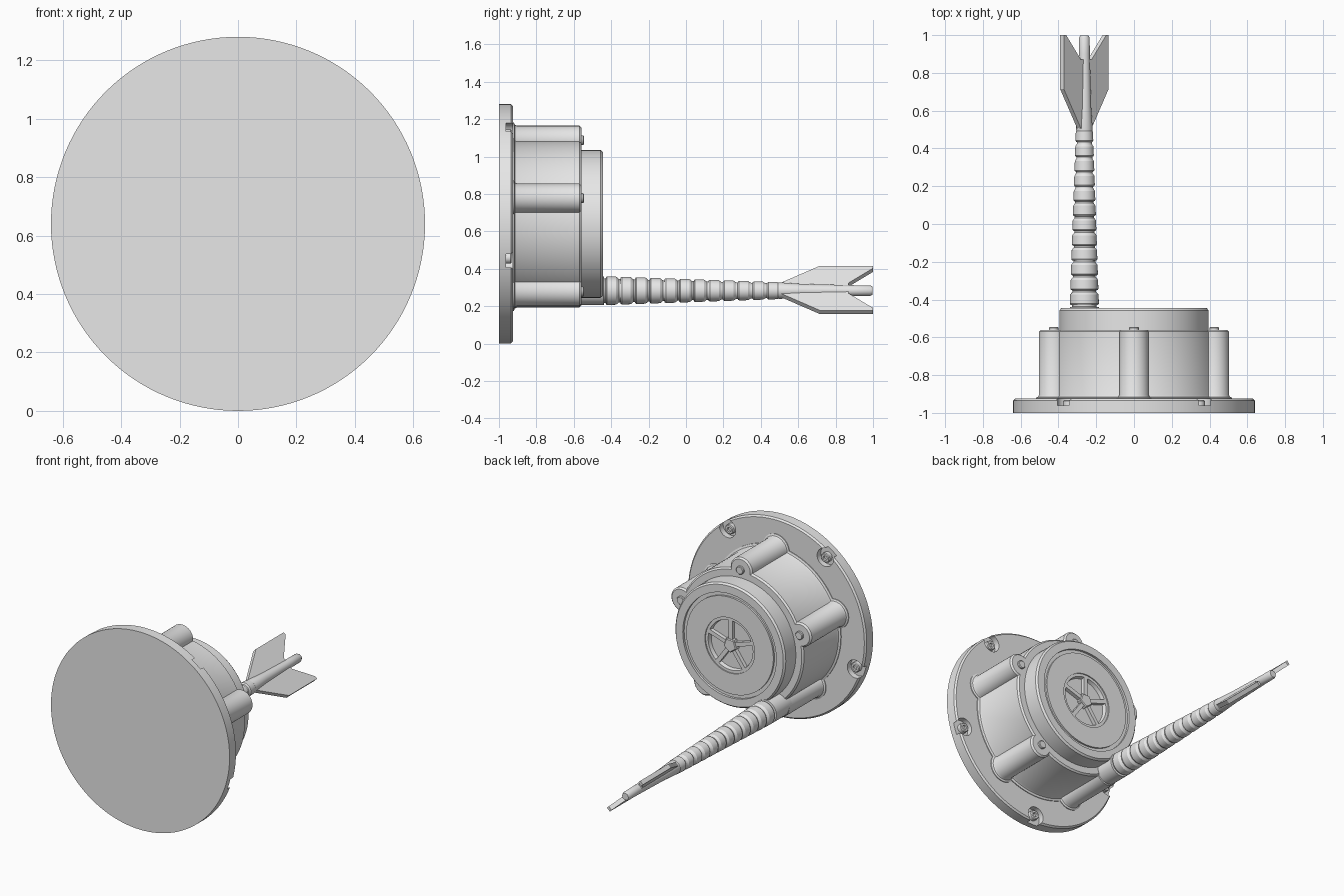
import bpy, bmesh, math
from mathutils import Vector, Matrix

if "Cube" in bpy.data.objects:
    bpy.data.objects.remove(bpy.data.objects["Cube"], do_unlink=True)

GREY = bpy.data.materials.new("plain_grey")
GREY.use_nodes = True
GREY.diffuse_color = (0.8, 0.8, 0.8, 1)
GREY.node_tree.nodes["Principled BSDF"].inputs["Base Color"].default_value = (0.8, 0.8, 0.8, 1)

CZ = 0.64          # height of the main axis
BOSS_R = 0.447     # circle the bosses sit on
FIFTH = math.tau / 5


def finish(name, bm):
    """Turn a bmesh into a shaded object."""
    bmesh.ops.recalc_face_normals(bm, faces=bm.faces)
    for f in bm.faces:
        f.smooth = True
    mesh = bpy.data.meshes.new(name)
    bm.to_mesh(mesh)
    bm.free()
    mesh.set_sharp_from_angle(angle=math.radians(30))
    mesh.materials.append(GREY)
    obj = bpy.data.objects.new(name, mesh)
    bpy.context.collection.objects.link(obj)
    return obj


def lathe(bm, profile, x=0, z=CZ, n=32, turn=math.pi / 2):
    """Revolve (radius, y) points about an axis along y, with flat end caps."""
    rings = []
    for r, y in profile:
        angles = [turn + math.tau * i / n for i in range(n)]
        rings.append([bm.verts.new((x + r * math.cos(a), y, z + r * math.sin(a)))
                      for a in angles])
    for lower, upper in zip(rings, rings[1:]):
        for i in range(n):
            j = (i + 1) % n
            bm.faces.new((lower[i], lower[j], upper[j], upper[i]))
    bm.faces.new(rings[0])
    bm.faces.new(rings[-1])


def turned(name, profile, **kw):
    bm = bmesh.new()
    lathe(bm, profile, **kw)
    return finish(name, bm)


def spot(radius, angle):
    return dict(x=radius * math.cos(angle), z=CZ + radius * math.sin(angle))


boss_angles = [math.pi / 2 + FIFTH * i for i in range(5)]
bolt_angles = [a + FIFTH / 2 for a in boss_angles]
tail_angle = boss_angles[2]

# Mounting flange with five round pockets open at the rim
flange = turned("flange", [(0.64, -1), (0.64, -0.935), (0.63, -0.925), (0.3, -0.925)], n=128)
bm = bmesh.new()
for a in bolt_angles:
    lathe(bm, [(0.058, -0.962), (0.058, -0.85)], **spot(0.595, a))
cutter = finish("pocket_cutter", bm)
cutter.hide_render = True
mod = flange.modifiers.new("pockets", 'BOOLEAN')
mod.operation = 'DIFFERENCE'
mod.solver = 'EXACT'
mod.object = cutter
bpy.context.view_layer.objects.active = flange
bpy.ops.object.modifier_apply(modifier=mod.name)
bpy.data.objects.remove(cutter, do_unlink=True)
flange.data.set_sharp_from_angle(angle=math.radians(30))

# Socket bolts in the pockets
for i, a in enumerate(bolt_angles):
    turned(f"flange_bolt_{i + 1}",
           [(0.031, -0.97), (0.031, -0.937), (0.026, -0.932), (0.014, -0.932), (0.014, -0.945)],
           n=24, **spot(0.585, a))

# Drum body with a small fillet at its foot
turned("body", [(0.465, -0.93), (0.465, -0.92), (0.452, -0.915), (0.447, -0.905),
                (0.447, -0.57), (0.437, -0.56)], n=96)

# Bosses around the drum, with a bolt in each except the tail's
for i, a in enumerate(boss_angles):
    turned(f"boss_{i + 1}", [(0.094, -0.93), (0.094, -0.92), (0.083, -0.915), (0.078, -0.905),
                             (0.078, -0.57), (0.068, -0.56)], **spot(BOSS_R, a))
    if a != tail_angle:
        turned(f"boss_bolt_{i + 1}", [(0.026, -0.57), (0.026, -0.55), (0.022, -0.546)],
               n=24, **spot(BOSS_R, a))

# Rear cap with a ring groove and a central recess
turned("rear_cap", [(0.395, -0.6), (0.395, -0.457), (0.385, -0.445), (0.335, -0.445),
                    (0.335, -0.46), (0.312, -0.46), (0.312, -0.448), (0.178, -0.448),
                    (0.178, -0.455), (0.16, -0.455), (0.155, -0.48)], n=96)

# Spoked wheel in the recess
turned("wheel_hub", [(0.048, -0.49), (0.048, -0.452), (0.042, -0.447)], n=5,
       turn=math.pi / 2 + FIFTH / 2)
bm = bmesh.new()
for a in boss_angles:
    place = (Matrix.Translation((0, -0.47, CZ)) @ Matrix.Rotation(-a, 4, 'Y')
             @ Matrix.Translation((0.095, 0, 0)) @ Matrix.Diagonal((0.13, 0.03, 0.026, 1)))
    bmesh.ops.create_cube(bm, size=1, matrix=place)
finish("wheel_spokes", bm)

# Ribbed tail, tapering along its length
tail = dict(x=BOSS_R * math.cos(tail_angle), z=0.283)
profile = [(0.077, -0.6), (0.077, -0.44)]
pitch = 0.0785
for i in range(12):
    y = -0.43 + pitch * i
    r = 0.077 - 0.0027 * i
    neck = r * 0.84
    profile += [(neck, y - 0.008), (neck, y), (r - 0.004, y + 0.002), (r, y + 0.008),
                (r - 0.002, y + 0.056), (r - 0.006, y + 0.062)]
turned("ribbed_tail", profile, **tail)

# Slim rod behind the ribs
turned("tail_rod", [(0.036, 0.45), (0.044, 0.5), (0.036, 0.62), (0.029, 0.9),
                    (0.028, 0.985), (0.022, 0.997)], **tail)

# Two swept fins on one slanted plane
outline = [(0, 0.48), (0.03, 0.49), (0.168, 0.715), (0.168, 1), (0.15, 1), (0.04, 0.87), (0, 0.87)]
slant = Vector((1, 0, -1)).normalized()
across = Vector((1, 0, 1)).normalized()
centre = Vector((tail["x"], 0, tail["z"] + 0.004))
for name, side in (("fin_lower", 1), ("fin_upper", -1)):
    bm = bmesh.new()
    base = [bm.verts.new(centre + slant * side * s + Vector((0, y, 0)) - across * 0.014)
            for s, y in outline]
    face = bm.faces.new(base)
    grown = bmesh.ops.extrude_face_region(bm, geom=[face])["geom"]
    bmesh.ops.translate(bm, vec=across * 0.028,
                        verts=[g for g in grown if isinstance(g, bmesh.types.BMVert)])
    finish(name, bm)
